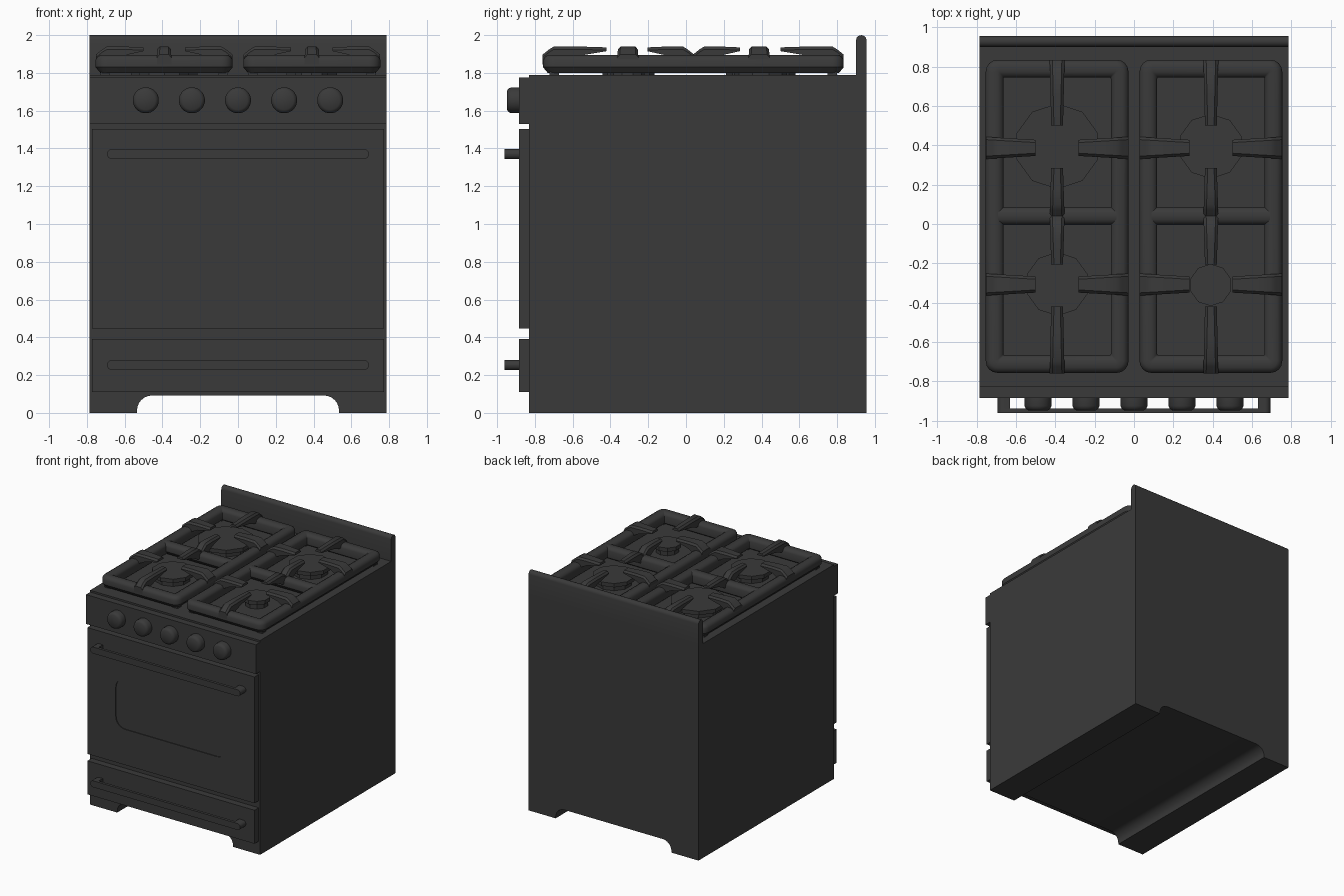
import bpy, bmesh, math
from mathutils import Vector

if "Cube" in bpy.data.objects:
    bpy.data.objects.remove(bpy.data.objects["Cube"])

# Dark enamel used on every part
enamel = bpy.data.materials.new("dark_enamel")
enamel.diffuse_color = (0.042, 0.042, 0.042, 1)
enamel.use_nodes = True
enamel.node_tree.nodes["Principled BSDF"].inputs["Base Color"].default_value = enamel.diffuse_color


def finish(name, bm, smooth=None):
    bmesh.ops.recalc_face_normals(bm, faces=bm.faces[:])
    me = bpy.data.meshes.new(name)
    bm.to_mesh(me)
    bm.free()
    me.materials.append(enamel)
    ob = bpy.data.objects.new(name, me)
    bpy.context.collection.objects.link(ob)
    bpy.ops.object.select_all(action='DESELECT')
    bpy.context.view_layer.objects.active = ob
    ob.select_set(True)
    if smooth:
        bpy.ops.object.shade_smooth_by_angle(angle=math.radians(smooth))
    return ob


def skin(bm, rings, closed=False):
    """Bridge equal-length rings of points; cap the ends unless closed."""
    vs = [[bm.verts.new(p) for p in r] for r in rings]
    n = len(vs[0])
    for k in range(len(vs) if closed else len(vs) - 1):
        a, b = vs[k], vs[(k + 1) % len(vs)]
        for i in range(n):
            j = (i + 1) % n
            bm.faces.new((a[i], a[j], b[j], b[i]))
    if not closed:
        bm.faces.new(vs[0])
        bm.faces.new(vs[-1])


def prism(name, pts, y0, y1, smooth=None):
    """Extrude an (x, z) outline along y."""
    bm = bmesh.new()
    skin(bm, [[(x, y, z) for x, z in pts] for y in (y0, y1)])
    return finish(name, bm, smooth)


def rounded(x0, x1, z0, z1, r, seg=6):
    pts = []
    for cx, cz, a in ((x1 - r, z1 - r, 0), (x0 + r, z1 - r, 90),
                      (x0 + r, z0 + r, 180), (x1 - r, z0 + r, 270)):
        for i in range(seg + 1):
            t = math.radians(a + 90 * i / seg)
            pts.append((cx + r * math.cos(t), cz + r * math.sin(t)))
    return pts


def slab(name, hw, z0, z1, y0, y1):
    return prism(name, [(-hw, z0), (hw, z0), (hw, z1), (-hw, z1)], y0, y1)


# Body with an arched cut-out running under its full depth
W = 0.785
arch = [(0.535 - 0.08 * (1 - math.cos(math.radians(t))), 0.012 + 0.08 * math.sin(math.radians(t)))
        for t in range(0, 91, 15)]
half = [(W, 1.79), (W, 0), (0.535, 0)] + arch
prism("oven_body", half + [(-x, z) for x, z in reversed(half)], -0.83, 0.956, 30)

# Backsplash with rounded top edge
bm = bmesh.new()
top = [(0.928 + 0.028 * math.cos(math.radians(t)), 1.972 + 0.028 * math.sin(math.radians(t)))
       for t in range(0, 181, 30)]
side = [(0.956, 1.79)] + top + [(0.90, 1.79)]
skin(bm, [[(x, y, z) for y, z in side] for x in (-W, W)])
finish("backsplash", bm, 35)

# Control panel, drawer and door with a shallow window recess
slab("control_panel", W, 1.53, 1.775, -0.885, -0.825)
slab("drawer_front", 0.772, 0.11, 0.39, -0.885, -0.825)
door = slab("oven_door", 0.772, 0.448, 1.503, -0.885, -0.825)
cutter = prism("window_cutter", rounded(-0.51, 0.51, 0.745, 1.16, 0.085), -0.95, -0.879)
cutter.hide_render = True
mod = door.modifiers.new("window", 'BOOLEAN')
mod.operation = 'DIFFERENCE'
mod.object = cutter
bpy.context.view_layer.objects.active = door
bpy.ops.object.modifier_apply(modifier=mod.name)
bpy.data.objects.remove(cutter)

# Handles: flat capsule bar on two end posts
for part, z in (("door", 1.37), ("drawer", 0.253)):
    cap = rounded(-0.693, 0.693, z - 0.027, z + 0.027, 0.0269)
    prism(part + "_handle_bar", cap, -0.96, -0.937, 40)
    for s, tag in ((-1, "left"), (1, "right")):
        post = [p for p in cap if p[0] * s > 0] + [(0.63 * s, z - 0.027), (0.63 * s, z + 0.027)]
        post.sort(key=lambda p: math.atan2(p[1] - z, p[0] - 0.655 * s))
        prism(f"{part}_handle_post_{tag}", post, -0.94, -0.88, 40)


def lathe(name, profile, n, place, smooth=None):
    """Revolve (radius, height) pairs; place maps (u, v, h) to a point."""
    bm = bmesh.new()
    skin(bm, [[place(r * math.cos(2 * math.pi * (i + .5) / n),
                     r * math.sin(2 * math.pi * (i + .5) / n), h)
               for i in range(n)] for r, h in profile])
    return finish(name, bm, smooth)


# Control knobs
for k in range(5):
    kx = (k - 2) * 0.244
    lathe(f"knob_{k + 1}", [(0.069, 0.88), (0.069, 0.925), (0.063, 0.939), (0.05, 0.948)], 24,
          lambda u, v, h: (kx + u, -h, 1.655 + v), 35)

# Burners: faceted cap over a narrower base
for tag, cx, cy, r in (("rear_left", -0.39, 0.395, 0.217), ("rear_right", 0.39, 0.395, 0.165),
                       ("front_left", -0.39, -0.305, 0.162), ("front_right", 0.39, -0.31, 0.107)):
    lathe("burner_" + tag, [(r * 0.85, 1.78), (r * 0.85, 1.825), (r, 1.83), (r, 1.862)], 10,
          lambda u, v, h: (cx + u, cy + v, h))


def finger(bm, start, end, w0, w1, inner=False):
    """Pot support: tapered bar rising from the frame to a thin tip."""
    a, b = Vector(start), Vector(end)
    d = b - a
    length = d.length
    d.normalize()
    n = Vector((-d.y, d.x))
    rings = []
    for t, lo, hi in ((0, 1.845, 1.897),
                      (0.035 / length, 1.85, 1.925),
                      (0.06 / length, 1.85, 1.94),
                      (0.55, 1.89, 1.94), (1, 1.915, 1.935)):
        c = a + d * (t * length)
        w = w0 + (w1 - w0) * t
        sec = ((-w, lo), (w, lo), (w, hi - 0.015), (w - 0.014, hi), (0.014 - w, hi), (-w, hi - 0.015))
        rings.append([(c.x + n.x * o, c.y + n.y * o, z) for o, z in sec])
    skin(bm, rings)


# Grates: moulded frame, middle bar and eight fingers each
section = [(0, 1.83), (0, 1.868), (0.008, 1.884), (0.026, 1.895), (0.062, 1.895), (0.082, 1.884),
           (0.09, 1.868), (0.09, 1.81), (0.078, 1.80), (0.025, 1.80)]
for s, tag in ((-1, "left"), (1, "right")):
    cx = 0.391 * s
    x0, x1, y0, y1 = cx - 0.363, cx + 0.363, -0.757, 0.835
    bm = bmesh.new()
    skin(bm, [[(x, y, z) for x, y in rounded(x0 + d, x1 - d, y0 + d, y1 - d, max(0.06 - d, 0.006), 4)]
              for d, z in section], closed=True)
    skin(bm, [[(x, -0.004 + d, z) for d, z in section] for x in (x0 + 0.04, x1 - 0.04)])
    # four small feet
    for fx in (x0 + 0.05, x1 - 0.05):
        for fy in (y0 + 0.06, y1 - 0.06):
            skin(bm, [[(fx + i * 0.025, fy + j * 0.025, z) for i, j in
                       ((-1, -1), (1, -1), (1, 1), (-1, 1))] for z in (1.785, 1.81)])
    finish("grate_frame_" + tag, bm, 35)

    bm = bmesh.new()
    for cy in (0.387, -0.308):
        for q in (-1, 1):
            finger(bm, (cx + q * 0.362, cy), (cx + q * 0.11, cy), 0.056, 0.041)
    finger(bm, (cx, y1), (cx, 0.50), 0.038, 0.03)
    finger(bm, (cx, y0 - 0.002), (cx, -0.42), 0.038, 0.03)
    finger(bm, (cx, 0.037), (cx, 0.285), 0.038, 0.03)
    finger(bm, (cx, 0.043), (cx, -0.205), 0.038, 0.03)
    finish("grate_fingers_" + tag, bm, 35)
